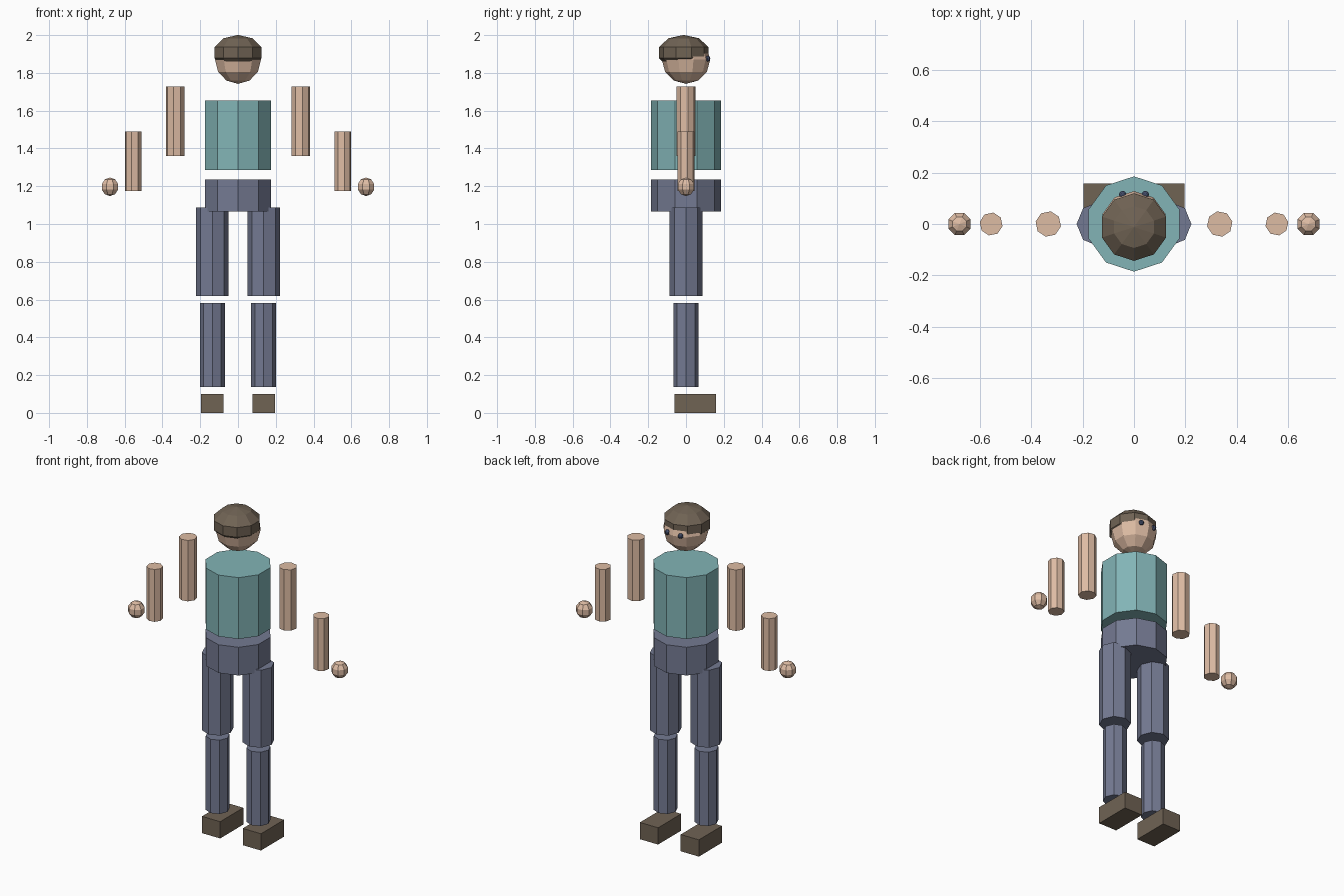
import bpy, bmesh, math
from mathutils import Matrix

if "Cube" in bpy.data.objects:
    bpy.data.objects.remove(bpy.data.objects["Cube"])


def material(name, rgb):
    m = bpy.data.materials.new(name)
    lin = [(c / 255 / 12.92) if c < 11 else ((c / 255 + 0.055) / 1.055) ** 2.4 for c in rgb]
    m.diffuse_color = (*lin, 1)
    m.use_nodes = True
    m.node_tree.nodes["Principled BSDF"].inputs["Base Color"].default_value = m.diffuse_color
    return m


SKIN = material("skin", (222, 188, 164))
SHIRT = material("teal shirt", (130, 180, 182))
TROUSERS = material("slate trousers", (116, 122, 146))
BROWN = material("dark brown", (112, 99, 84))
EYE = material("eye blue", (66, 76, 104))


def finish(name, bm, mat, loc):
    me = bpy.data.meshes.new(name)
    bm.to_mesh(me)
    bm.free()
    me.materials.append(mat)
    ob = bpy.data.objects.new(name, me)
    ob.location = loc
    bpy.context.collection.objects.link(ob)
    return ob


def prism(name, mat, x, r, z0, z1, sides, turn=0.0):
    bm = bmesh.new()
    bmesh.ops.create_cone(bm, cap_ends=True, segments=sides, radius1=r, radius2=r,
                          depth=z1 - z0, matrix=Matrix.Rotation(math.radians(turn), 4, 'Z'))
    return finish(name, bm, mat, (x, 0, (z0 + z1) / 2))


def ball(name, mat, loc, r, segs, rings, zr=None, turn=0.0):
    bm = bmesh.new()
    bmesh.ops.create_uvsphere(bm, u_segments=segs, v_segments=rings, radius=1)
    bmesh.ops.transform(bm, verts=bm.verts, matrix=Matrix.Diagonal((r, r, zr or r, 1))
                        @ Matrix.Rotation(math.radians(turn), 4, 'Z'))
    return finish(name, bm, mat, loc)


def box(name, mat, loc, size):
    bm = bmesh.new()
    bmesh.ops.create_cube(bm, size=1, matrix=Matrix.Diagonal((*size, 1)))
    return finish(name, bm, mat, loc)


# Trunk
prism("torso", SHIRT, 0, 0.185, 1.285, 1.655, 10)
prism("hips", TROUSERS, 0, 0.185, 1.065, 1.235, 10)

# Head and squashed cap of hair
ball("head", SKIN, (0, 0, 1.87), 0.128, 10, 6)
ball("hair", BROWN, (0, -0.012, 1.907), 0.138, 10, 5, zr=0.094)

# Paired parts
for side, s in (("left", -1), ("right", 1)):
    ball(side + "_eye", EYE, (s * 0.044, 0.114, 1.875), 0.015, 8, 6)
    prism(side + "_upper_arm", SKIN, s * 0.333, 0.05, 1.36, 1.727, 8, s * 11)
    prism(side + "_forearm", SKIN, s * 0.555, 0.045, 1.175, 1.49, 8, s * 11)
    ball(side + "_hand", SKIN, (s * 0.678, 0, 1.197), 0.049, 8, 5, turn=22.5)
    prism(side + "_thigh", TROUSERS, s * 0.136, 0.087, 0.62, 1.087, 8)
    prism(side + "_shin", TROUSERS, s * 0.136, 0.066, 0.138, 0.583, 8)
    box(side + "_shoe", BROWN, (s * 0.136, 0.048, 0.0505), (0.121, 0.22, 0.101))
